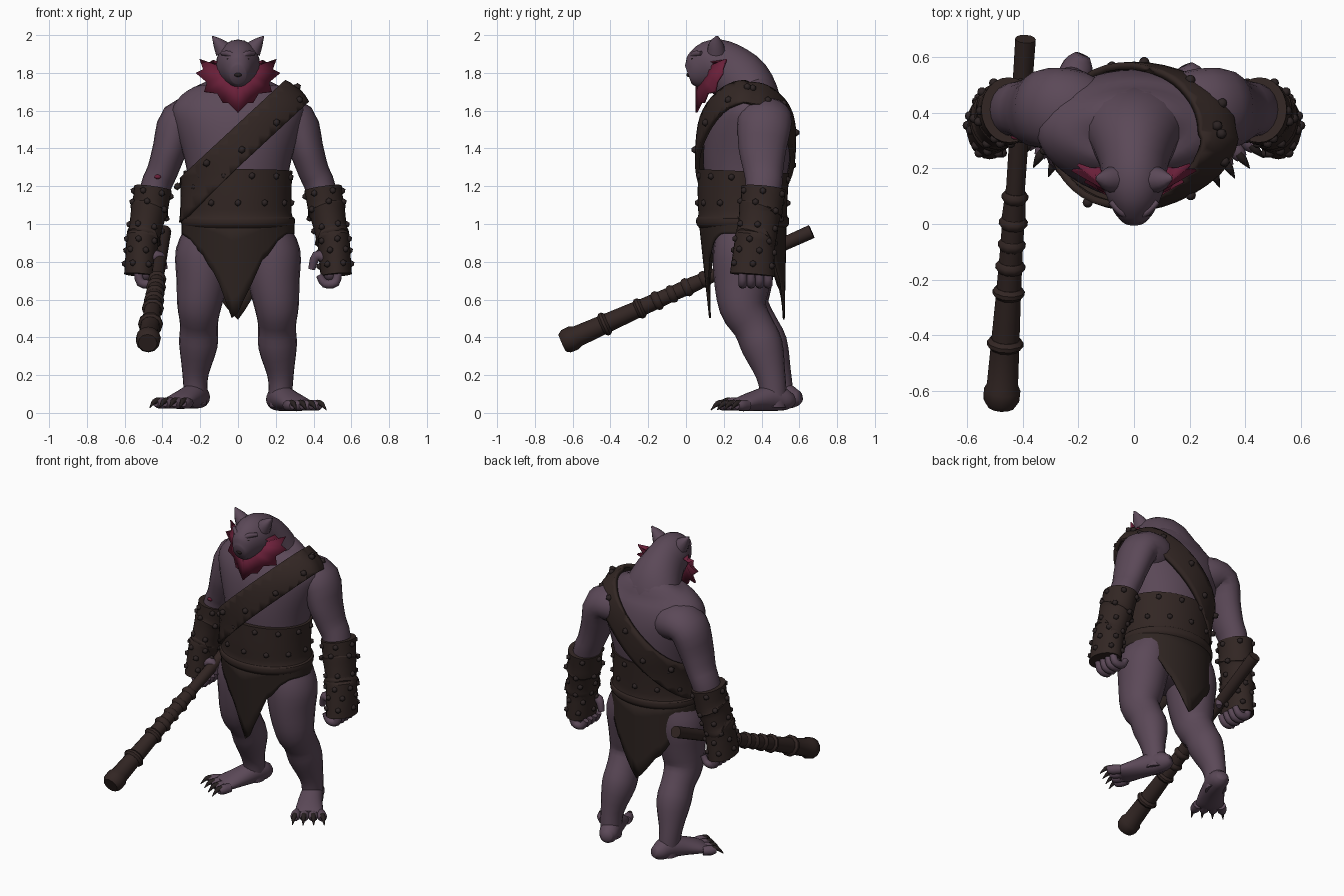
import bpy, bmesh, math, random
from mathutils import Vector

random.seed(4)
old = bpy.data.objects.get("Cube")
if old:
    bpy.data.objects.remove(old, do_unlink=True)


def material(name, color):
    m = bpy.data.materials.new(name)
    m.use_nodes = True
    m.diffuse_color = (*color, 1)
    bsdf = m.node_tree.nodes["Principled BSDF"]
    bsdf.inputs["Base Color"].default_value = (*color, 1)
    bsdf.inputs["Roughness"].default_value = 0.8
    return m


SKIN = material("dusky purple skin", (0.105, 0.066, 0.097))
LEATHER = material("brown leather", (0.032, 0.0195, 0.017))
CLOTH = material("dark cloth", (0.027, 0.0175, 0.015))
STUD = material("dark studs", (0.025, 0.017, 0.017))
WOOD = material("club wood", (0.032, 0.019, 0.017))
RED = material("crimson frill", (0.145, 0.014, 0.041))
CLAW = material("dark claw", (0.02, 0.014, 0.014))


def finish(name, bm, mat, mirror=False, thick=0.0, angle=50):
    me = bpy.data.meshes.new(name)
    bm.to_mesh(me)
    bm.free()
    me.materials.append(mat)
    for p in me.polygons:
        p.use_smooth = True
    me.set_sharp_from_angle(angle=math.radians(angle))
    ob = bpy.data.objects.new(name, me)
    bpy.context.scene.collection.objects.link(ob)
    if thick:
        mod = ob.modifiers.new("thickness", "SOLIDIFY")
        mod.thickness = thick
    if mirror:
        mod = ob.modifiers.new("mirror", "MIRROR")
        mod.use_mirror_merge = False


def smooth_path(pts, steps):
    """Catmull-Rom through (x, y, z, radius_u, radius_v) points."""
    out = []
    for i in range(len(pts) - 1):
        a, b, c, d = pts[max(i - 1, 0)], pts[i], pts[i + 1], pts[min(i + 2, len(pts) - 1)]
        for k in range(steps):
            t = k / steps
            out.append([q + t / 2 * (r - p + t * (2 * p - 5 * q + 4 * r - s + t * (3 * (q - r) + s - p)))
                        for p, q, r, s in zip(a, b, c, d)])
    return out + [list(pts[-1])]


def make_rings(pts, ref, n, steps):
    ref = Vector([float(ref == k) for k in "XYZ"])
    pts = smooth_path(pts, steps)
    rings = []
    for i, p in enumerate(pts):
        t = (Vector(pts[min(i + 1, len(pts) - 1)][:3]) - Vector(pts[max(i - 1, 0)][:3])).normalized()
        v = (ref - t * ref.dot(t)).normalized()
        u = v.cross(t)
        turns = [2 * math.pi * k / n for k in range(n)]
        rings.append([Vector(p[:3]) + u * (p[3] * math.cos(a)) + v * (p[4] * math.sin(a)) for a in turns])
    return rings


def skin_rings(bm, rings, caps=True):
    vs = [[bm.verts.new(p) for p in r] for r in rings]
    n = len(rings[0])
    for lo, hi in zip(vs, vs[1:]):
        for i in range(n):
            j = (i + 1) % n
            bm.faces.new((lo[i], lo[j], hi[j], hi[i]))
    if caps:
        bm.faces.new(vs[0][::-1])
        bm.faces.new(vs[-1])


def tube(name, paths, mat, ref="Y", n=20, steps=3, mirror=False, angle=60):
    bm = bmesh.new()
    for pts in paths:
        rings = make_rings(pts, ref, n, steps)
        skin_rings(bm, rings)
    finish(name, bm, mat, mirror, angle=angle)
    return rings


def blobs(name, items, mat, mirror=False, detail=2):
    bm = bmesh.new()
    for loc, size in items:
        made = bmesh.ops.create_icosphere(bm, subdivisions=detail, radius=1)["verts"]
        for v in made:
            v.co = Vector(loc) + Vector([c * s for c, s in zip(v.co, size)])
    finish(name, bm, mat, mirror)


# Torso, neck and head
torso = tube("torso", [[
    (0, .32, .78, .18, .13), (0, .31, .9, .275, .195), (0, .3, 1.03, .265, .21), (0, .31, 1.2, .26, .215),
    (0, .32, 1.35, .285, .23), (0, .33, 1.5, .33, .226), (0, .34, 1.6, .35, .204),
    (0, .35, 1.68, .3, .166), (0, .36, 1.74, .2, .115), (0, .35, 1.78, .1, .06)]], SKIN, n=40)
tube("head", [[
    (0, .39, 1.5, .11, .2), (0, .37, 1.63, .135, .21), (0, .305, 1.745, .152, .16), (0, .21, 1.82, .145, .122),
    (0, .14, 1.838, .138, .115), (0, .08, 1.82, .113, .088), (0, .038, 1.8, .085, .064),
    (0, .012, 1.79, .052, .043)]], SKIN, "X")
tube("ears", [[(.075, .16, 1.92, .05, .05), (.105, .16, 1.958, .03, .035), (.137, .165, 1.995, .002, .006)]],
     SKIN, n=10, mirror=True)
tube("brow", [[(.015, .03, 1.877, .012, .014), (.045, .042, 1.9, .014, .016), (.085, .08, 1.905, .01, .012)]],
     SKIN, "Z", n=10, mirror=True)
blobs("eyes", [((.045, .037, 1.875), (.016, .012, .007))], CLAW, True)
blobs("nose", [((0, .014, 1.79), (.02, .012, .012))], CLAW)

# Spiky frill fanned around the jaw
outer = [(0, .05, 1.59), (.05, .075, 1.64), (.08, .09, 1.64), (.11, .11, 1.69), (.18, .15, 1.7), (.165, .16, 1.75),
         (.225, .19, 1.8), (.185, .19, 1.82), (.205, .21, 1.875), (.155, .2, 1.855), (.13, .2, 1.87)]
bm = bmesh.new()
rim = [bm.verts.new(p) for p in outer]
root = [bm.verts.new(Vector((0, .05, 1.725)).lerp(Vector((.11, .13, 1.86)), i / 10)) for i in range(11)]
for i in range(10):
    bm.faces.new((rim[i], rim[i + 1], root[i + 1], root[i]))
finish("jaw_frill", bm, RED, True, .012, 30)

# Arms and fists
tube("arms", [[
    (.1, .385, 1.5, .1, .1), (.2, .405, 1.555, .118, .145), (.31, .415, 1.54, .11, .145), (.36, .405, 1.4, .092, .127),
    (.4, .41, 1.28, .082, .105), (.44, .41, 1.18, .08, .095), (.5, .37, .9, .065, .08),
    (.51, .36, .74, .05, .06)]], SKIN, mirror=True)
blobs("arm_mark", [((-.425, .313, 1.25), (.018, .01, .012))], RED)
blobs("palms", [((.49, .365, .745), (.05, .085, .06))], SKIN, True)
tube("fingers", [[(.53, y, .75, .022, .022), (.515, y, .69, .024, .024), (.46, y, .685, .023, .023),
                  (.43, y, .73, .018, .018)] for y in (.3, .345, .39, .435)], SKIN, n=10, mirror=True)
tube("thumbs", [[(.47, .31, .82, .03, .03), (.415, .32, .83, .027, .027), (.39, .33, .76, .018, .018)]],
     SKIN, n=10, mirror=True)

# Legs, feet, toes and claws; the right foot stands a little further back
leg = [(.16, .32, .98, .11, .15), (.18, .31, .85, .15, .165), (.19, .3, .7, .137, .15), (.205, .305, .56, .117, .125),
       (.207, .36, .46, .1, .108), (.21, .41, .35, .102, .11), (.225, .455, .2, .07, .078),
       (.225, .47, .1, .062, .07), (.225, .47, .03, .06, .07)]
foot = [(.185, .575, .075, .03, .03), (.2, .54, .07, .055, .055), (.225, .47, .08, .065, .07),
        (.27, .38, .065, .075, .055), (.315, .305, .048, .085, .04), (.335, .27, .042, .078, .026)]
for side, word, back, lift in ((1, "left", -.008, 0), (-1, "right", .03, .012)):
    def place(p, share=1):
        return (p[0] * side, p[1] + back * share, p[2] + lift * share, *p[3:])

    tube(word + "_leg", [[place(p, 1 - p[2]) for p in leg]], SKIN)
    tube(word + "_foot", [[place(p) for p in foot]], SKIN, "Z")
    toes, claws = [], []
    ahead, across = Vector((.55, -.83, 0)), Vector((.83, .55, 0))
    for k in (-1.5, -.5, .5, 1.5):
        base = Vector((.32, .295, .04)) + across * k * .047
        aim = (ahead + across * k * .14).normalized()
        toes.append([place((*(base + aim * d), r, r)) for d, r in ((0, .028), (.05, .03), (.08, .02))])
        claws.append([place((*(base + aim * d + Vector((0, 0, z))), r, r))
                      for d, z, r in ((.06, .012, .018), (.09, .008, .014), (.125, -.025, .002))])
    tube(word + "_toes", toes, SKIN, "Z", 10)
    tube(word + "_toe_claws", claws, CLAW, "Z", 8)

# Waist belt with a rolled lower rim
belt = tube("waist_belt", [[
    (0, .3, .98, .285, .23), (0, .3, 1.0, .3, .245), (0, .3, 1.03, .3, .245), (0, .3, 1.05, .285, .235),
    (0, .3, 1.15, .282, .238), (0, .305, 1.28, .288, .242)]], LEATHER, n=48, angle=30)

# Loincloth: a skirt whose hem drops to a ragged point in front and behind
bm = bmesh.new()
N, ROWS = 56, 6
grid = []
for i in range(N):
    a = 2 * math.pi * i / N
    x, y = .298 * math.cos(a), .3 + .232 * math.sin(a)
    front = y < .3
    d = max(0, 1 - abs(x + .02) / (.28 if front else .32))
    drop = .18 * d + .3 * d * d if front else .47 * d
    hem = .95 - drop + random.uniform(-.03, .03) * d
    col = []
    for j in range(ROWS):
        t = j / (ROWS - 1)
        col.append(bm.verts.new((x, y + (.055 if front else -.01) * t * d, 1.01 + (hem - 1.01) * t)))
    grid.append(col)
for i in range(N):
    for j in range(ROWS - 1):
        p, q = grid[i], grid[(i + 1) % N]
        bm.faces.new((p[j], p[j + 1], q[j + 1], q[j]))
finish("loincloth", bm, CLOTH, thick=.01)

# Shoulder strap: a slanted slice of the torso, pushed outward
bm = bmesh.new()
skin_rings(bm, torso, caps=False)
bm.normal_update()
for v, nrm in [(v, v.normal.copy()) for v in bm.verts]:
    v.co += nrm * (.044 if v.co.y < .33 else .028)
slant, middle = Vector((-.68, 0, .733)), Vector((0, 0, 1.415))
for side in (1, -1):
    bmesh.ops.bisect_plane(bm, geom=bm.verts[:] + bm.edges[:] + bm.faces[:], plane_co=middle + slant * .085 * side,
                           plane_no=slant * side, clear_outer=True)
finish("shoulder_strap", bm, LEATHER, thick=.025)

# Bracers
bracer = tube("bracers", [[
    (.45, .41, 1.19, .1, .118), (.465, .4, 1.09, .096, .112), (.47, .395, 1.07, .104, .12), (.475, .39, 1.05, .094, .11),
    (.495, .375, .95, .086, .105), (.5, .37, .93, .094, .113), (.505, .365, .91, .086, .107),
    (.52, .35, .73, .083, .118)]], LEATHER, n=24, mirror=True, angle=30)

# Studs on bracers, belt and strap
r = Vector((.019, .019, .019))
blobs("bracer_studs", [(bracer[j][(i + off) % 24], r) for j, off in ((1, 0), (5, 1), (11, 0), (18, 1), (19, 3), (20, 0))
                       for i in range(0, 24, 4)], STUD, True, 1)
blobs("belt_studs", [(belt[j][(i + off) % 48], r) for j, off in ((11, 0), (14, 2)) for i in range(0, 48, 4)],
      STUD, detail=1)
strap_studs = []
for i in range(0, 40, 3):
    for lo, hi in zip(torso, torso[1:]):
        f, g = slant.dot(lo[i] - middle), slant.dot(hi[i] - middle)
        if f < 0 <= g:
            p = lo[i].lerp(hi[i], f / (f - g))
            out = Vector((p.x, p.y - .33, .12 if p.z > 1.6 else 0)).normalized()
            strap_studs.append((p + out * (.045 if p.y < .33 else .03) + slant * random.choice((-.03, .03)), r * 1.1))
            break
blobs("strap_studs", strap_studs, STUD, detail=1)

# Club, held in the right fist, with knobbly bands
butt, tip = Vector((-.39, .665, .96)), Vector((-.478, -.655, .37))
profile = [(0, .037), (.08, .036), (.4, .034), (.48, .042), (.55, .04), (.7, .045), (.85, .052),
           (.94, .056), (.955, .066), (.985, .064), (1, .05)]
tube("club", [[(*butt.lerp(tip, t), w, w) for t, w in profile]], WOOD, "Z", 12, 1, angle=40)
tube("club_bands", [[(*butt.lerp(tip, t + d), w * k, w * k) for d, k in ((-.014, .8), (-.005, 1), (.005, 1), (.014, .8))]
                    for t, w in ((.43, .048), (.5, .052), (.56, .05), (.62, .054), (.69, .058), (.83, .066))],
     WOOD, "Z", 10, 1, angle=40)
